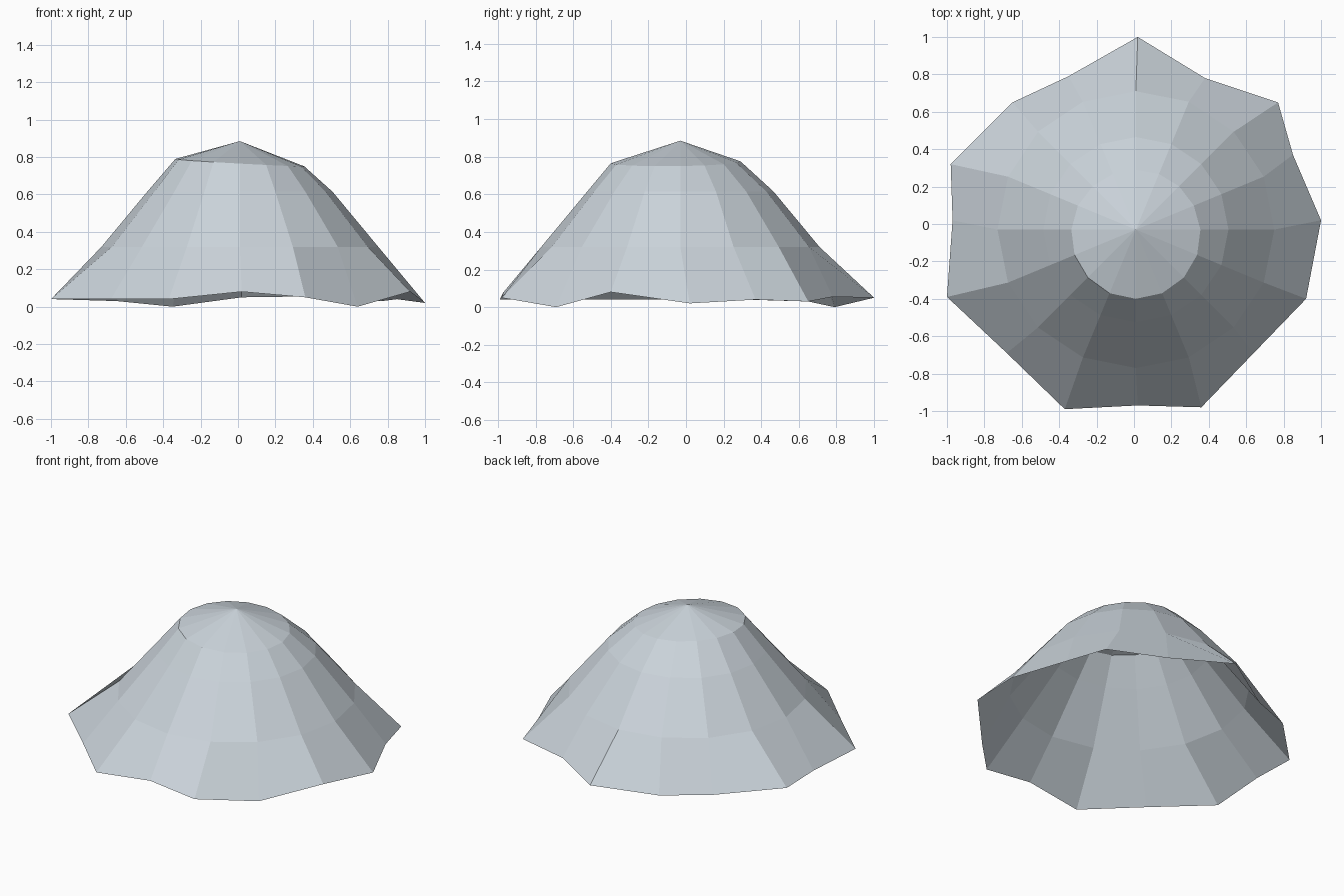
import bpy
import bmesh
from math import cos, sin, tau

default_cube = bpy.data.objects.get("Cube")
if default_cube:
    bpy.data.objects.remove(default_cube, do_unlink=True)

SIDES = 16
CENTRE_X, CENTRE_Y = 0.01, -0.03


def make_material(name, colour):
    material = bpy.data.materials.new(name)
    material.use_nodes = True
    material.diffuse_color = colour
    shader = material.node_tree.nodes["Principled BSDF"]
    shader.inputs["Base Color"].default_value = colour
    shader.inputs["Roughness"].default_value = 0.8
    return material


def make_ring(bm, radius_at, height_at):
    """Ring of vertices whose radius and height vary with the angle."""
    ring = []
    for i in range(SIDES):
        angle = tau * i / SIDES
        radius = radius_at(angle)
        ring.append(bm.verts.new((CENTRE_X + radius * cos(angle),
                                  CENTRE_Y + radius * sin(angle),
                                  height_at(angle))))
    return ring


def bridge(bm, upper, lower):
    """Join two rings with a band of four-sided faces."""
    for i in range(SIDES):
        j = (i + 1) % SIDES
        bm.faces.new((upper[i], lower[i], lower[j], upper[j]))


# Wavy rim, anticlockwise from the left side
RIM = [
    (1.0, 0.02, 0.02), (0.85, 0.37, 0.04), (0.77, 0.65, 0.03), (0.38, 0.78, 0.055),
    (0.02, 1.0, 0.05), (-0.35, 0.79, 0.0), (-0.65, 0.65, 0.03), (-0.98, 0.32, 0.04),
    (-0.97, 0.02, 0.04), (-1.0, -0.39, 0.04), (-0.68, -0.69, 0.04), (-0.37, -0.99, 0.04),
    (0.02, -0.97, 0.08), (0.36, -0.98, 0.05), (0.64, -0.69, 0.0), (0.92, -0.4, 0.08),
]

bm = bmesh.new()

# Crown, shoulder and skirt rings of the open shell
crown = make_ring(bm, lambda a: 0.345 - 0.025 * sin(a),
                  lambda a: 0.77 - 0.02 * cos(a) + 0.005 * sin(a))
shoulder = make_ring(bm, lambda a: 0.495, lambda a: 0.615)
skirt = make_ring(bm, lambda a: 0.74, lambda a: 0.32)
rim = [bm.verts.new(point) for point in RIM]

# Shallow cap above the crown
apex = bm.verts.new((CENTRE_X, CENTRE_Y, 0.885))
for i in range(SIDES):
    bm.faces.new((apex, crown[i], crown[(i + 1) % SIDES]))

# Bands running down to the rim
for upper, lower in ((crown, shoulder), (shoulder, skirt), (skirt, rim)):
    bridge(bm, upper, lower)

mesh = bpy.data.meshes.new("draped_canopy")
bm.to_mesh(mesh)
bm.free()
mesh.materials.append(make_material("pale_blue_grey", (0.6, 0.66, 0.71, 1.0)))
canopy = bpy.data.objects.new("draped_canopy", mesh)
bpy.context.collection.objects.link(canopy)
